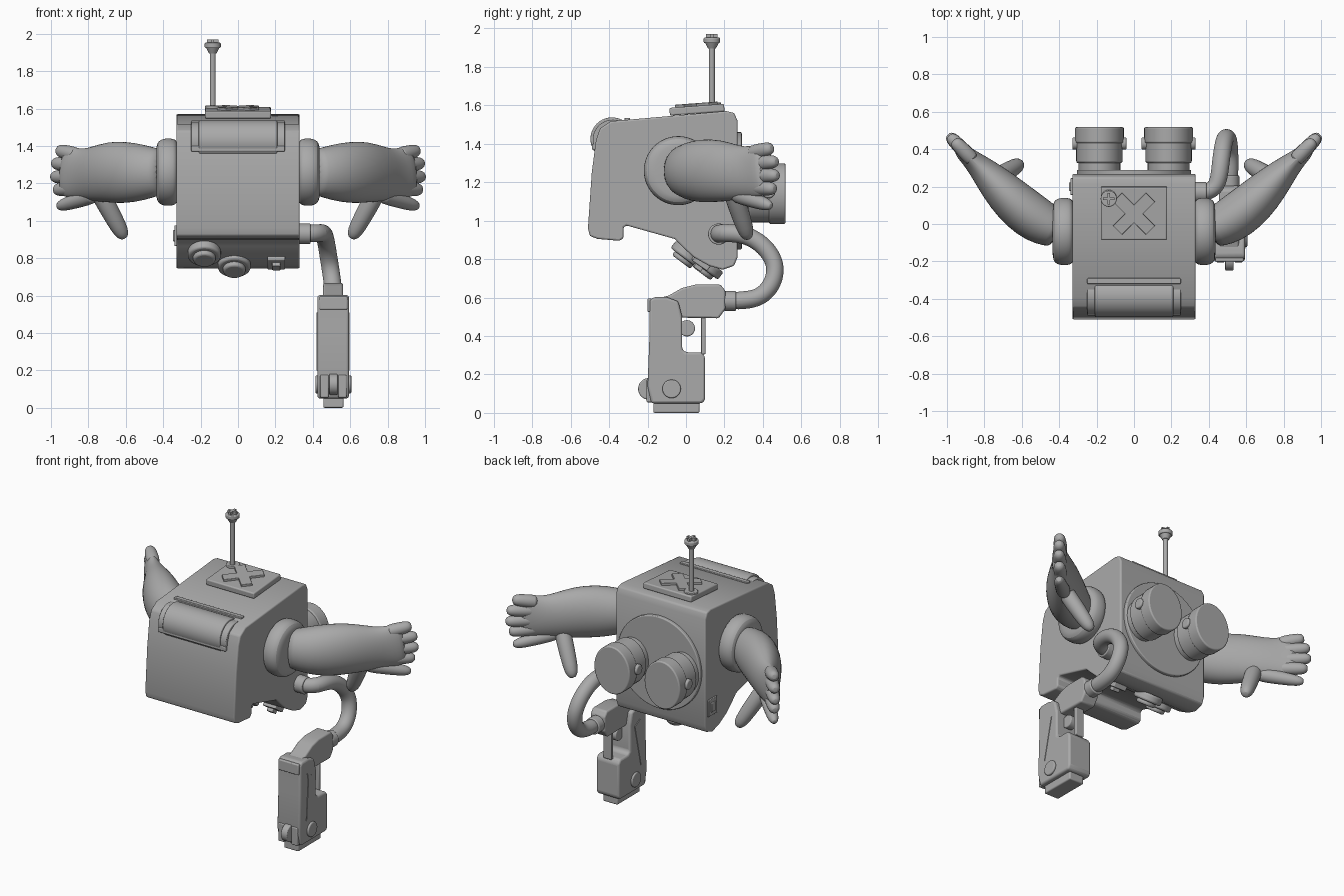
import bpy, bmesh, math
from mathutils import Vector, Matrix

grey = bpy.data.materials.new("plain_grey")
grey.diffuse_color = (0.4, 0.4, 0.4, 1)


def finish(name, bm, bevel=0.0, subsurf=0, segments=3):
    """Turn a bmesh into a finished smooth object."""
    bmesh.ops.recalc_face_normals(bm, faces=bm.faces[:])
    me = bpy.data.meshes.new(name)
    bm.to_mesh(me)
    bm.free()
    me.materials.append(grey)
    ob = bpy.data.objects.new(name, me)
    bpy.context.collection.objects.link(ob)
    if bevel:
        m = ob.modifiers.new("bevel", "BEVEL")
        m.width, m.segments, m.limit_method = bevel, segments, "ANGLE"
        m.angle_limit = math.radians(35)
    if subsurf:
        m = ob.modifiers.new("subsurf", "SUBSURF")
        m.levels = m.render_levels = subsurf
    bpy.ops.object.select_all(action="DESELECT")
    ob.select_set(True)
    bpy.context.view_layer.objects.active = ob
    bpy.ops.object.shade_smooth_by_angle(angle=math.radians(35))
    return ob


def prism(name, pts, x0, x1, bevel=0.0):
    """Extrude a (y, z) profile along x."""
    bm = bmesh.new()
    f = bm.faces.new([bm.verts.new((x0, y, z)) for y, z in pts])
    ext = bmesh.ops.extrude_face_region(bm, geom=[f])["geom"]
    bmesh.ops.translate(bm, vec=(x1 - x0, 0, 0),
                        verts=[v for v in ext if isinstance(v, bmesh.types.BMVert)])
    return finish(name, bm, bevel)


def box(name, c, size, bevel=0.0, rot=None):
    bm = bmesh.new()
    m = Matrix.Translation(c) @ (rot or Matrix()) @ Matrix.Diagonal((*size, 1))
    bmesh.ops.create_cube(bm, size=1, matrix=m)
    return finish(name, bm, bevel)


def cyl(name, c, axis, r, depth, bevel=0.0, squash=(1, 1, 1), r2=None, n=40):
    bm = bmesh.new()
    m = (Matrix.Translation(c) @ Matrix.Diagonal((*squash, 1))
         @ Vector((0, 0, 1)).rotation_difference(Vector(axis)).to_matrix().to_4x4())
    bmesh.ops.create_cone(bm, cap_ends=True, segments=n, radius1=r,
                          radius2=r if r2 is None else r2, depth=depth, matrix=m)
    return finish(name, bm, bevel)


def loft(name, rings, up=(0, 0, 1), n=16, subsurf=1):
    """Skin elliptical rings: (centre, side radius, up radius)."""
    bm = bmesh.new()
    pts = [Vector(r[0]) for r in rings]
    up, loops = Vector(up), []
    for i, (c, ra, rb) in enumerate(rings):
        t = (pts[min(i + 1, len(pts) - 1)] - pts[max(i - 1, 0)]).normalized()
        up = (up - t * up.dot(t)).normalized()
        side = t.cross(up)
        loops.append([bm.verts.new(pts[i] + side * ra * math.cos(a) + up * rb * math.sin(a))
                      for a in (2 * math.pi * k / n for k in range(n))])
    for a, b in zip(loops, loops[1:]):
        for k in range(n):
            bm.faces.new((a[k], a[(k + 1) % n], b[(k + 1) % n], b[k]))
    bm.faces.new(loops[0])
    bm.faces.new(loops[-1])
    return finish(name, bm, 0, subsurf)


def finger(name, a, b, ra, rb):
    """Tapered round-ended digit."""
    a, b = Vector(a), Vector(b)
    steps = [(0, .6), (.08, .95), (.4, 1), (.8, 1), (.93, .8), (1, .4)]
    return loft(name, [(a.lerp(b, t), (ra + (rb - ra) * t) * k, (ra + (rb - ra) * t) * k)
                       for t, k in steps], up=(0.3, 0.2, 1), n=12)


# Main body shell with rounded corners
prism("body", [(-0.51, 0.96), (-0.49, 1.25), (-0.468, 1.42), (-0.447, 1.48), (-0.39, 1.517),
               (0.21, 1.57), (0.25, 1.56), (0.268, 1.52), (0.268, 0.81), (0.25, 0.765),
               (0.19, 0.745), (0.12, 0.765), (0.04, 0.81), (-0.02, 0.865), (-0.06, 0.905),
               (-0.31, 0.975), (-0.325, 0.965), (-0.325, 0.91), (-0.345, 0.895),
               (-0.46, 0.905), (-0.5, 0.92)], -0.33, 0.33, 0.018)

# Roll lid in the upper front edge
cyl("lid_frame", (0, -0.38, 1.42), (1, 0, 0), 0.105, 0.5, 0.005)
cyl("lid_roll", (0, -0.385, 1.425), (1, 0, 0), 0.112, 0.42, 0.006)
box("lid_lip", (0, -0.477, 1.385), (0.5, 0.025, 0.03), 0.005)
box("lid_rear_lip", (0, -0.305, 1.525), (0.5, 0.03, 0.02), 0.004)

# Top plate with a raised cross
tilt = Matrix.Rotation(0.075, 4, "X")
box("top_plate", (0, 0.057, 1.577), (0.355, 0.285, 0.04), 0.008, tilt)
for i, a in enumerate((45, -45)):
    box(f"cross_bar_{i}", (0, 0.055, 1.598), (0.25, 0.068, 0.026), 0.003,
        tilt @ Matrix.Rotation(math.radians(a), 4, "Z"))

# Antenna
cyl("antenna_base", (-0.135, 0.14, 1.6), (0, 0, 1), 0.042, 0.03, 0.004)
cyl("antenna_rod", (-0.135, 0.135, 1.75), (0, 0, 1), 0.016, 0.32)
cyl("antenna_cup", (-0.135, 0.135, 1.91), (0, 0, 1), 0.02, 0.03, r2=0.036)
cyl("antenna_cap", (-0.135, 0.135, 1.938), (0, 0, 1), 0.043, 0.028, 0.006)
for i, size in enumerate(((0.06, 0.016, 0.02), (0.016, 0.06, 0.02))):
    box(f"antenna_cross_{i}", (-0.135, 0.135, 1.96), size)

# Rear disc and twin eyepieces with side knobs
cyl("rear_disc", (0, 0.272, 1.155), (0, 1, 0), 0.305, 0.036, 0.006, n=64)
for s in (-1, 1):
    x = s * 0.185
    cyl("eye_neck", (x, 0.315, 1.14), (0, 1, 0), 0.112, 0.09, squash=(1, 1, 1.2))
    cyl("eye_barrel", (x, 0.39, 1.14), (0, 1, 0), 0.124, 0.13, 0.012, (1, 1, 1.2))
    cyl("eye_rim", (x, 0.475, 1.14), (0, 1, 0), 0.131, 0.085, 0.008, (1, 1, 1.2))
    for k in (-1, 1):
        cyl("eye_knob", (x + k * 0.125, 0.43, 1.15), (1, 0, 0), 0.033, 0.04, 0.008)

# Underside buttons and socket
down = Vector((0, -0.6, -0.8))
for x, y, z in ((-0.18, 0.005, 0.825), (-0.02, 0.11, 0.765)):
    c = Vector((x, y, z))
    cyl("button_ring", c, down, 0.088, 0.05, 0.012)
    cyl("button", c + down * 0.03, down, 0.06, 0.04, 0.012)
slope = Matrix.Rotation(-math.radians(35), 4, "X")
box("socket_plate", (0.205, 0.085, 0.785), (0.095, 0.095, 0.05), 0.006, slope)
box("socket_pin", (0.205, 0.072, 0.767), (0.045, 0.045, 0.05), 0.004, slope)

# Side latch
box("latch_frame", (-0.33, 0.2, 0.92), (0.02, 0.09, 0.11), 0.004)
box("latch_key", (-0.335, 0.2, 0.92), (0.025, 0.045, 0.06), 0.004)

# Shoulders, arms and hands
for s in (-1, 1):
    loft("shoulder", [((s * x, -0.04, 1.26), r, r) for x, r in
                      ((0.32, 0.16), (0.335, 0.175), (0.36, 0.182), (0.4, 0.18),
                       (0.425, 0.168), (0.437, 0.14), (0.437, 0.1))], n=32)
    loft("arm", [((s * x, y, z), w, h) for x, y, z, w, h in (
        (0.40, -0.04, 1.26, 0.09, 0.12), (0.43, -0.025, 1.26, 0.105, 0.128),
        (0.51, 0.015, 1.258, 0.125, 0.152), (0.60, 0.08, 1.258, 0.125, 0.168),
        (0.69, 0.165, 1.26, 0.112, 0.165), (0.77, 0.25, 1.25, 0.088, 0.148),
        (0.83, 0.31, 1.25, 0.066, 0.136), (0.88, 0.355, 1.255, 0.05, 0.138),
        (0.92, 0.39, 1.265, 0.042, 0.14), (0.94, 0.41, 1.268, 0.03, 0.11))], n=20)
    for i, (z0, z1, reach) in enumerate(((1.35, 1.378, 0.965), (1.295, 1.308, 0.99),
                                         (1.235, 1.235, 0.995), (1.175, 1.165, 0.98))):
        finger(f"finger_{i}", (s * 0.86, 0.34, z0),
               (s * reach, 0.34 + (reach - 0.86) * 1.03, z1), 0.046, 0.036)
    finger("small_finger", (s * 0.76, 0.25, 1.14), (s * 0.965, 0.445, 1.075), 0.05, 0.034)
    finger("thumb", (s * 0.755, 0.235, 1.18), (s * 0.605, 0.325, 0.905), 0.058, 0.044)

# Looping cable with end collars
cyl("cable_socket", (0.355, 0.17, 0.93), (1, 0, 0), 0.055, 0.065, 0.006)
path = ((0.34, 0.17, 0.93), (0.40, 0.172, 0.932), (0.44, 0.2, 0.935), (0.457, 0.26, 0.935),
        (0.465, 0.34, 0.915), (0.475, 0.41, 0.865), (0.485, 0.455, 0.80), (0.495, 0.467, 0.74),
        (0.505, 0.45, 0.67), (0.51, 0.4, 0.61), (0.512, 0.33, 0.585), (0.51, 0.2, 0.582))
loft("cable", [(p, 0.048, 0.048) for p in path], subsurf=2)
cyl("cable_collar", (0.51, 0.23, 0.582), (0, 1, 0), 0.053, 0.06, 0.006)

# Hanging handset: head, grip, guard and foot
prism("handset_head", [(-0.16, 0.5), (-0.15, 0.595), (-0.09, 0.61), (-0.02, 0.65), (0.05, 0.667),
                       (0.18, 0.667), (0.205, 0.635), (0.205, 0.54), (0.17, 0.492),
                       (0.0, 0.495)], 0.455, 0.562, 0.01)
prism("handset_grip", [(-0.18, 0.05), (-0.2, 0.14), (-0.19, 0.4), (-0.19, 0.585), (-0.17, 0.602),
                       (-0.1, 0.602), (-0.04, 0.58), (-0.02, 0.5), (-0.02, 0.33), (0.0, 0.315),
                       (0.08, 0.315), (0.1, 0.29), (0.1, 0.07), (0.085, 0.05)],
      0.425, 0.593, 0.014)
box("handset_guard", (0.51, 0.09, 0.405), (0.06, 0.022, 0.2), 0.005)
cyl("handset_trigger", (0.51, 0.005, 0.44), (1, 0, 0), 0.042, 0.05, 0.006)
box("handset_foot", (0.51, -0.05, 0.03), (0.108, 0.24, 0.06), 0.008)
cyl("handset_wheel", (0.51, -0.193, 0.125), (1, 0, 0), 0.056, 0.045, 0.006)
cyl("handset_pivot", (0.51, -0.075, 0.125), (1, 0, 0), 0.048, 0.192, 0.006)
for x in (0.421, 0.593):
    prism("handset_fin", [(-0.12, 0.51), (-0.065, 0.48), (-0.13, 0.2), (-0.11, 0.46)],
          x, x + 0.004)
# Raised rails beside the thumb wheel and at the top of the grip
for x in (0.462, 0.558):
    box("wheel_cheek", (x, -0.19, 0.115), (0.045, 0.03, 0.12), 0.006)
box("grip_brow", (0.51, -0.19, 0.56), (0.15, 0.022, 0.07), 0.006)
